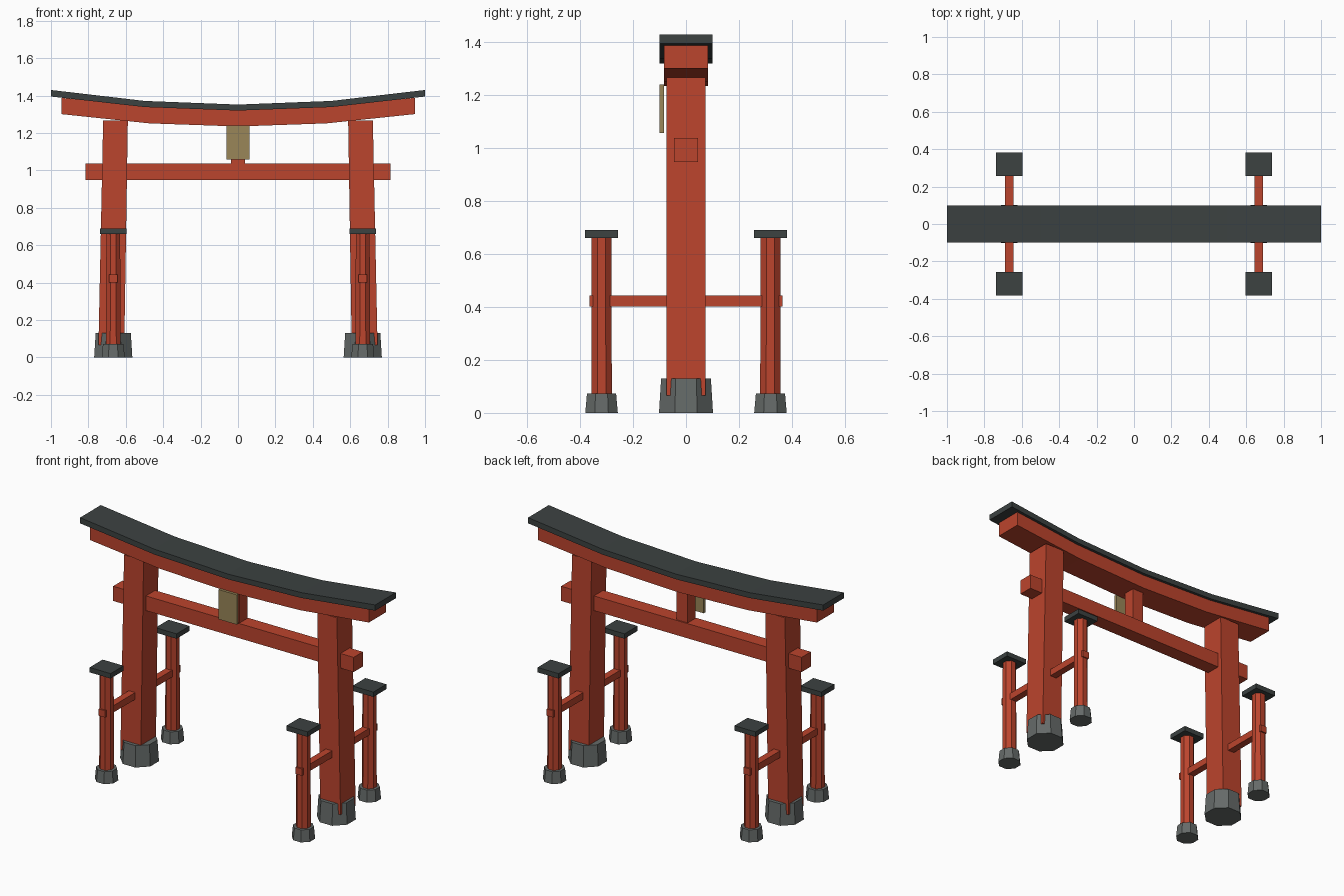
import bpy, bmesh, math
from mathutils import Matrix, Vector

cube = bpy.data.objects.get("Cube")
if cube:
    bpy.data.objects.remove(cube, do_unlink=True)


def material(name, rgb):
    m = bpy.data.materials.new(name)
    m.use_nodes = True
    color = (*rgb, 1)
    m.diffuse_color = color
    m.node_tree.nodes["Principled BSDF"].inputs["Base Color"].default_value = color
    return m


RED = material("vermilion paint", (0.50, 0.058, 0.026))
ROOF = material("dark roof", (0.045, 0.054, 0.053))
STONE = material("grey stone", (0.13, 0.145, 0.14))
WOOD = material("tan wood", (0.32, 0.24, 0.098))


def finish(name, bm, mat):
    bmesh.ops.recalc_face_normals(bm, faces=bm.faces)
    mesh = bpy.data.meshes.new(name)
    bm.to_mesh(mesh)
    bm.free()
    mesh.materials.append(mat)
    obj = bpy.data.objects.new(name, mesh)
    bpy.context.collection.objects.link(obj)
    return obj


def loft(name, rings, mat):
    """Skin a row of matching cross-sections and close both ends."""
    bm = bmesh.new()
    rows = [[bm.verts.new(p) for p in ring] for ring in rings]
    n = len(rows[0])
    for a, b in zip(rows, rows[1:]):
        for i in range(n):
            j = (i + 1) % n
            bm.faces.new((a[i], a[j], b[j], b[i]))
    bm.faces.new(rows[0])
    bm.faces.new(rows[-1])
    return finish(name, bm, mat)


def rect(x, y, z, hx, hy):
    return [(x - hx, y - hy, z), (x + hx, y - hy, z), (x + hx, y + hy, z), (x - hx, y + hy, z)]


def box(name, center, half, mat):
    x, y, z = center
    hx, hy, hz = half
    return loft(name, [rect(x, y, z - hz, hx, hy), rect(x, y, z + hz, hx, hy)], mat)


def octagon(name, x, y, z0, z1, a0, a1, mat):
    """Eight-sided post with flats facing the axes; a0 and a1 are flat distances."""
    bm = bmesh.new()
    k = 1 / math.cos(math.pi / 8)
    place = Matrix.Translation((x, y, (z0 + z1) / 2)) @ Matrix.Rotation(math.pi / 8, 4, 'Z')
    bmesh.ops.create_cone(bm, cap_ends=True, segments=8, radius1=a0 * k, radius2=a1 * k,
                          depth=z1 - z0, matrix=place)
    return finish(name, bm, mat)


def curved_beam(name, half_len, half_y, bottom, top, rise_bottom, rise_top, mat):
    """Beam whose ends sweep upward along a parabola."""
    rings = []
    for t in (-1, -0.5, 0, 0.5, 1):
        lo, hi = bottom + rise_bottom * t * t, top + rise_top * t * t
        x = t * half_len
        rings.append([(x, -half_y, lo), (x, half_y, lo), (x, half_y, hi), (x, -half_y, hi)])
    return loft(name, rings, mat)


# Sweeping roof and the lintel below it
curved_beam("roof", 1.0, 0.1, 1.32, 1.352, 0.075, 0.078, ROOF)
curved_beam("upper_lintel", 0.945, 0.083, 1.235, 1.322, 0.066, 0.066, RED)

# Tie beam, centre strut and plaque
box("tie_beam", (0, 0, 0.993), (0.815, 0.0445, 0.045), RED)
box("center_strut", (0, 0, 1.14), (0.037, 0.037, 0.11), RED)
box("plaque", (0, -0.091, 1.149), (0.062, 0.0085, 0.091), WOOD)

# Both sides: leaning pillar, stone foot, cross rail and two support posts
for side, s in (("left", 1), ("right", -1)):
    loft(f"{side}_pillar", [rect(s * 0.677, 0, 0.066, 0.069, 0.073),
                            rect(s * 0.655, 0, 1.266, 0.066, 0.073)], RED)
    cx = s * 0.667
    octagon(f"{side}_pillar_foot", cx, 0, 0, 0.13, 0.102, 0.094, STONE)
    box(f"{side}_cross_rail", (cx, 0, 0.422), (0.0215, 0.365, 0.021), RED)
    for end, e in (("back", 1), ("front", -1)):
        cy = e * 0.319
        octagon(f"{side}_{end}_post_foot", cx, cy, 0, 0.073, 0.0615, 0.055, STONE)
        octagon(f"{side}_{end}_post", cx, cy, 0.04, 0.665, 0.039, 0.037, RED)
        box(f"{side}_{end}_post_cap", (cx, cy, 0.675), (0.071, 0.063, 0.015), ROOF)
